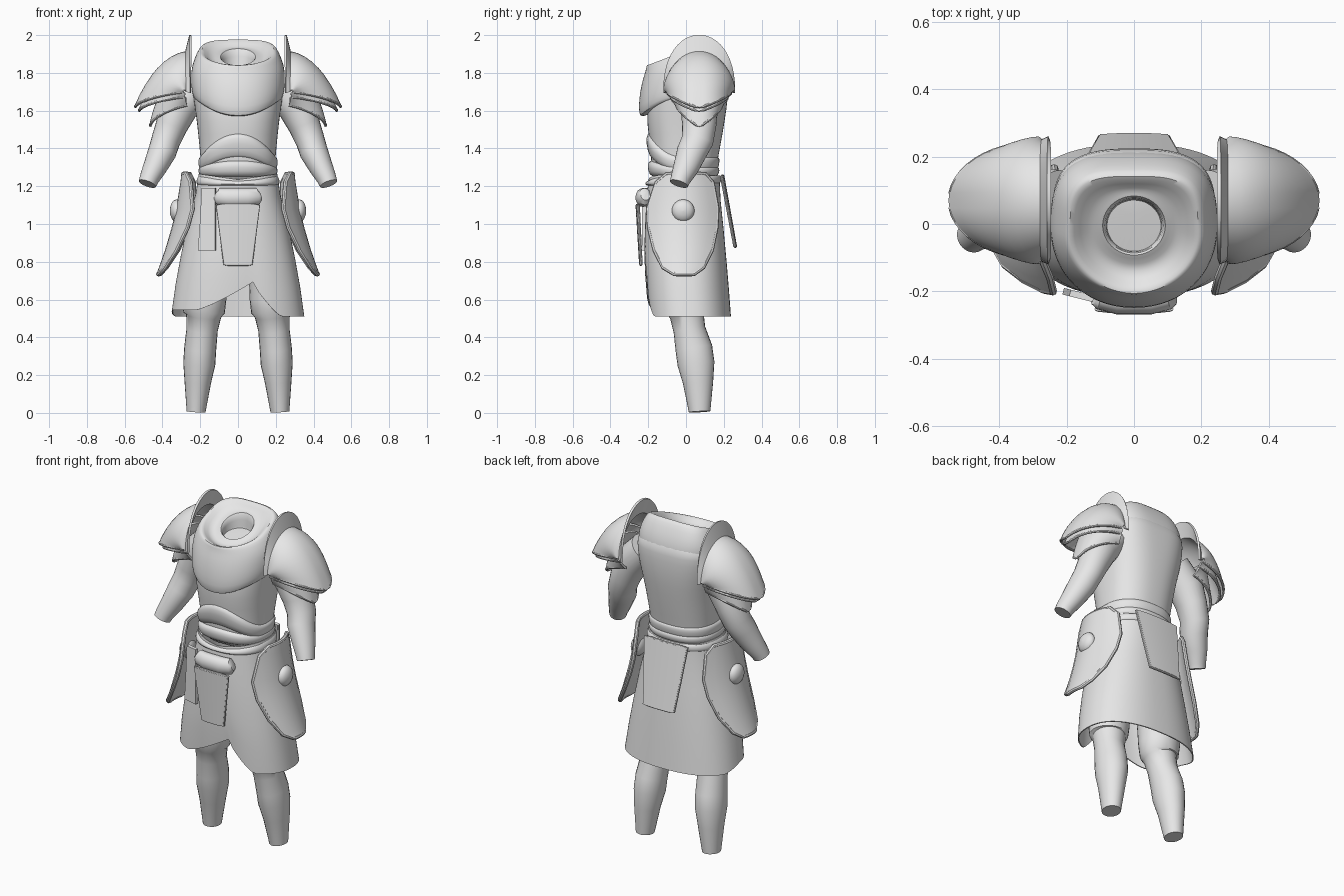
import bpy, bmesh, math
from mathutils import Vector

if "Cube" in bpy.data.objects:
    bpy.data.objects.remove(bpy.data.objects["Cube"])

metal = bpy.data.materials.new("plain_grey")
metal.diffuse_color = (0.8, 0.8, 0.8, 1)
metal.use_nodes = True
metal.node_tree.nodes["Principled BSDF"].inputs["Base Color"].default_value = metal.diffuse_color


def make(name, verts, faces, mirror=False, thick=0, sub=0):
    me = bpy.data.meshes.new(name)
    me.from_pydata([tuple(v) for v in verts], [], faces)
    bm = bmesh.new()
    bm.from_mesh(me)
    bmesh.ops.recalc_face_normals(bm, faces=bm.faces)
    bm.to_mesh(me)
    bm.free()
    me.materials.append(metal)
    ob = bpy.data.objects.new(name, me)
    bpy.context.collection.objects.link(ob)
    if thick:
        m = ob.modifiers.new("thickness", 'SOLIDIFY')
        m.thickness, m.offset = thick, 0
    if sub:
        ob.modifiers.new("smooth", 'SUBSURF').levels = sub
        ob.modifiers["smooth"].render_levels = sub
    if mirror:
        ob.modifiers.new("mirror", 'MIRROR')
    return ob


def skin(rings, closed=True, caps=(False, False)):
    """Faces joining equal-length rows of points."""
    n = len(rings[0])
    faces = []
    for i in range(len(rings) - 1):
        for j in range(n if closed else n - 1):
            k = (j + 1) % n
            faces.append((i*n + j, i*n + k, (i+1)*n + k, (i+1)*n + j))
    if caps[0]:
        faces.append(tuple(range(n))[::-1])
    if caps[1]:
        faces.append(tuple(range((len(rings) - 1)*n, len(rings)*n)))
    return [p for r in rings for p in r], faces


def spow(v, p):
    return math.copysign(abs(v)**p, v)


def ring(zf, zb, hx, yf, yb, p=0.85, arch=0, pf=None, n=48):
    """Rounded body section, tilted front to back; pf is the front roundness."""
    pts = []
    for i in range(n):
        a = 2*math.pi*i/n
        q = (pf or p) if math.sin(a) < 0 else p
        c, s = spow(math.cos(a), q), spow(math.sin(a), q)
        z = zf + (zb - zf)*(s + 1)/2
        if s < 0:
            z += arch*(1 - c*c)
        pts.append((hx*c, (yf + yb)/2 + (yb - yf)/2*s, z))
    return pts


def body(name, rows, caps=(False, False), sub=1, thick=0):
    return make(name, *skin([ring(*r) for r in rows], caps=caps), sub=sub, thick=thick)


def tube(name, path, n=20, mirror=False, loop=False):
    """Tube through (x, y, z, radius across, radius in depth)."""
    rings, m = [], len(path)
    P = [Vector(q[:3]) for q in path]
    for i, q in enumerate(path):
        if loop:
            t = P[(i+1) % m] - P[i-1]
        else:
            t = P[min(i+1, m-1)] - P[max(i-1, 0)]
        t.normalize()
        ref = Vector((1, 0, 0)) if loop == 'x' else Vector((0, 1, 0))
        u = ref.cross(t).normalized()
        v = t.cross(u)
        r = []
        for j in range(n):
            a = 2*math.pi*j/n
            w = P[i] + u*(q[3]*math.cos(a)) + v*(q[4]*math.sin(a))
            w.z = max(w.z, 0)
            r.append(w)
        rings.append(r)
    if loop:
        rings.append(rings[0])
    return make(name, *skin(rings, caps=(not loop, not loop)), mirror=mirror)


def panel(name, rows, fn, thick=0.016, rim=0.0, mirror=False, axis='y', cols=9):
    """Plate from (height, left, right) rows, with an optional rolled rim."""
    grid = [[fn(a + (b - a)*j/(cols-1), z) for j in range(cols)] for z, a, b in rows]
    make(name, *skin(grid, closed=False), mirror=mirror, thick=thick)
    if rim:
        loop = grid[0] + [r[-1] for r in grid[1:-1]] + grid[-1][::-1] + [r[0] for r in grid[-2:0:-1]]
        tube(name + "_rim", [(*p, rim, rim) for p in loop], 8, mirror, axis)


# Under-body with the back plate, and the breastplate with its sunken neck opening
body("back_plate", [(1.20, 1.20, .185, -.17, .15), (1.30, 1.30, .195, -.185, .16),
                    (1.40, 1.40, .203, -.185, .18), (1.55, 1.55, .218, -.212, .206, .8),
                    (1.66, 1.66, .236, -.20, .222, .75), (1.74, 1.76, .244, -.18, .226, .7),
                    (1.78, 1.83, .243, -.18, .222, .65), (1.78, 1.88, .22, -.15, .20, .65)],
     caps=(True, True))
body("breastplate", [(1.67, 1.69, .22, -.20, .19, .8, -.09, .95), (1.655, 1.67, .228, -.235, .20, .8, -.09, .95),
                     (1.665, 1.68, .238, -.25, .21, .78, -.085, .95), (1.71, 1.73, .247, -.250, .216, .75, -.05, .95),
                     (1.76, 1.80, .249, -.234, .218, .7, -.01, .95), (1.80, 1.87, .245, -.217, .21, .65, 0, .95),
                     (1.83, 1.945, .22, -.210, .175, .6, 0, 1), (1.842, 1.98, .20, -.209, .150, .58, 0, 1.05),
                     (1.842, 1.975, .182, -.192, .134, .6, 0, 1.05), (1.80, 1.935, .138, -.138, .105, .8, 0, 1),
                     (1.84, 1.93, .10, -.098, .09, 1), (1.845, 1.93, .085, -.085, .076, 1),
                     (1.80, 1.85, .08, -.08, .072, 1), (1.76, 1.78, .08, -.08, .07, 1)],
     caps=(False, True))

# Arched waist bands
body("arched_band", [(1.28, 1.28, .19, -.17, .15, .85, .07), (1.285, 1.285, .205, -.195, .17, .85, .07),
                     (1.33, 1.33, .212, -.212, .178, .85, .10), (1.35, 1.35, .208, -.21, .178, .85, .13),
                     (1.36, 1.36, .19, -.17, .16, .85, .13)])
body("waist_band", [(1.25, 1.25, .185, -.16, .15), (1.255, 1.255, .205, -.195, .17),
                    (1.285, 1.285, .212, -.205, .18, .85, .02), (1.305, 1.305, .205, -.20, .172, .85, .03),
                    (1.31, 1.31, .18, -.16, .15, .85, .03)])


# Wrapped skirt with an open notch at the front hem
def hem(x, y):
    side = max(0, min(1, (y + .02)/.12))
    t = (x + .22)/.31 if x < .09 else (.23 - x)/.14
    front = .545 - .035*(x > .1) + .155*max(0, min(1, t))**1.25
    return front + (.51 - front)*side


skirt = []
for f, hx, yf, yb in [(0, .205, -.195, .175), (.15, .222, -.205, .18), (.35, .262, -.212, .195),
                      (.6, .30, -.217, .212), (.8, .327, -.215, .224), (1, .348, -.205, .235)]:
    row = []
    for x, y, z in ring(0, 0, hx, yf, yb, .85, n=72):
        top = 1.235 + .03*(abs(x)/hx)
        h = .51 if y > .1 else hem(x*.348/hx, y)
        row.append((x, y, top + (h - top)*f))
    skirt.append(row)
make("skirt", *skin(skirt), thick=.006)
body("skirt_belt", [(1.20, 1.21, .205, -.19, .165), (1.205, 1.215, .222, -.215, .185),
                    (1.235, 1.245, .22, -.218, .188, .85, -.02),
                    (1.262, 1.262, .205, -.205, .18, .85, -.03),
                    (1.255, 1.255, .19, -.18, .16, .85, -.03)])

# Hanging plates
panel("side_tasset", [(1.265, -.10, .10), (1.22, -.155, .14), (1.08, -.20, .165), (.98, -.195, .16),
                      (.86, -.165, .135), (.77, -.12, .09), (.735, -.06, .04)],
      lambda y, z: (.29 + (1.265 - z)*.10 + (1.265 - z)**2*.28 - 2.4*(y + .02)**2, y, z),
      thick=.02, rim=.012, mirror=True, axis='x')
panel("front_tasset", [(1.10, -.11, .11), (.94, -.09, .09), (.785, -.07, .07)],
      lambda x, z: (x, -.24 - .06*(z - .78) + .6*x*x, z), rim=.007)
panel("back_tasset", [(1.255, -.14, .14), (1.06, -.12, .12), (.88, -.10, .10)],
      lambda x, z: (x, .195 + (1.255 - z)*.18 - .4*x*x, z), rim=.007)
panel("strap", [(1.19, -.19, -.12), (1.0, -.20, -.12), (.86, -.21, -.12)],
      lambda x, z: (x, -.222 + .25*abs(x + .12), z), thick=.02)

# Belt pouch roll
tube("belt_roll", [(-.118, -.215, 1.15, .025, .025), (-.105, -.218, 1.145, .045, .035),
                   (-.05, -.228, 1.14, .05, .04), (.05, -.228, 1.14, .05, .04),
                   (.105, -.218, 1.145, .045, .035), (.118, -.215, 1.15, .025, .025)], 16)

# Round bosses on the side plates
boss = []
for i in range(9):
    b = math.pi*(i + .05)/8.1
    boss.append((.325 - .036*math.cos(b), -.015, 1.07, .06*math.sin(b), .06*math.sin(b)))
tube("boss", boss, 24, mirror=True)

# Arms and legs, cut flat at the ends
tube("arm", [(.22, .07, 1.72, .09, .09), (.31, .07, 1.62, .10, .10), (.352, .07, 1.52, .085, .09),
             (.383, .06, 1.44, .077, .085), (.402, .03, 1.38, .075, .08),
             (.44, 0, 1.30, .063, .068), (.47, -.028, 1.24, .052, .054),
             (.48, -.037, 1.213, .048, .05)], 24, True)
tube("leg", [(.16, 0, .95, .11, .13), (.18, 0, .60, .118, .11), (.18, 0, .53, .11, .10),
             (.182, .005, .515, .093, .09), (.19, .018, .44, .083, .085), (.20, .042, .34, .085, .098),
             (.205, .053, .26, .085, .098), (.213, .064, .16, .07, .08),
             (.222, .072, .006, .05, .057)], 24, True)


# Layered shoulder guards, dipping to a point at the outer edge
def shoulder(name, edge, ctrl, start, collar=False, rim=.008):
    rows, n, m = [], 25, 9
    for i in range(m):
        t = start + (1 - start)*i/(m - 1)
        row = []
        for j in range(n):
            a = math.pi*(j/(n-1) - .5)
            c, s = math.cos(a), math.sin(a)
            p0 = Vector((.275, .07 + .175*s, 1.70 + .21*c))
            x, dx, w, z, dz = ctrl
            p1 = Vector((x + dx*c, .07 + w*s, z + dz*c))
            x, dx, w, z, dz = edge
            p2 = Vector((x + dx*c, .07 + w*s, z + dz*(.65*(1 - abs(s)) + .35*c)))
            row.append(p0*(1-t)**2 + p1*2*t*(1-t) + p2*t*t)
        rows.append(row)
    if collar:
        # Upright neck guard along the inner edge
        rows.insert(0, [Vector((.252, .07 + .185*math.sin(a), 1.69 + .31*math.cos(a)**.8))
                        for a in [math.pi*.998*(j/(n-1) - .5) for j in range(n)]])
    make(name, *skin(rows, closed=False), mirror=True, thick=.012)
    tube(name + "_rim", [(*p, rim, rim) for p in rows[-1]], 8, True)


shoulder("shoulder_guard", (.29, .255, .168, 1.70, -.085), (.29, .145, .195, 1.72, .16), 0, True)
shoulder("shoulder_layer", (.28, .245, .15, 1.675, -.08), (.28, .13, .175, 1.69, .15), .5)
shoulder("upper_arm_layer", (.27, .195, .12, 1.63, -.115), (.28, .13, .15, 1.66, .10), .45)

for ob in bpy.context.collection.objects:
    ob.select_set(True)
    bpy.context.view_layer.objects.active = ob
bpy.ops.object.convert(target='MESH')
bpy.ops.object.shade_smooth_by_angle(angle=math.radians(40))
